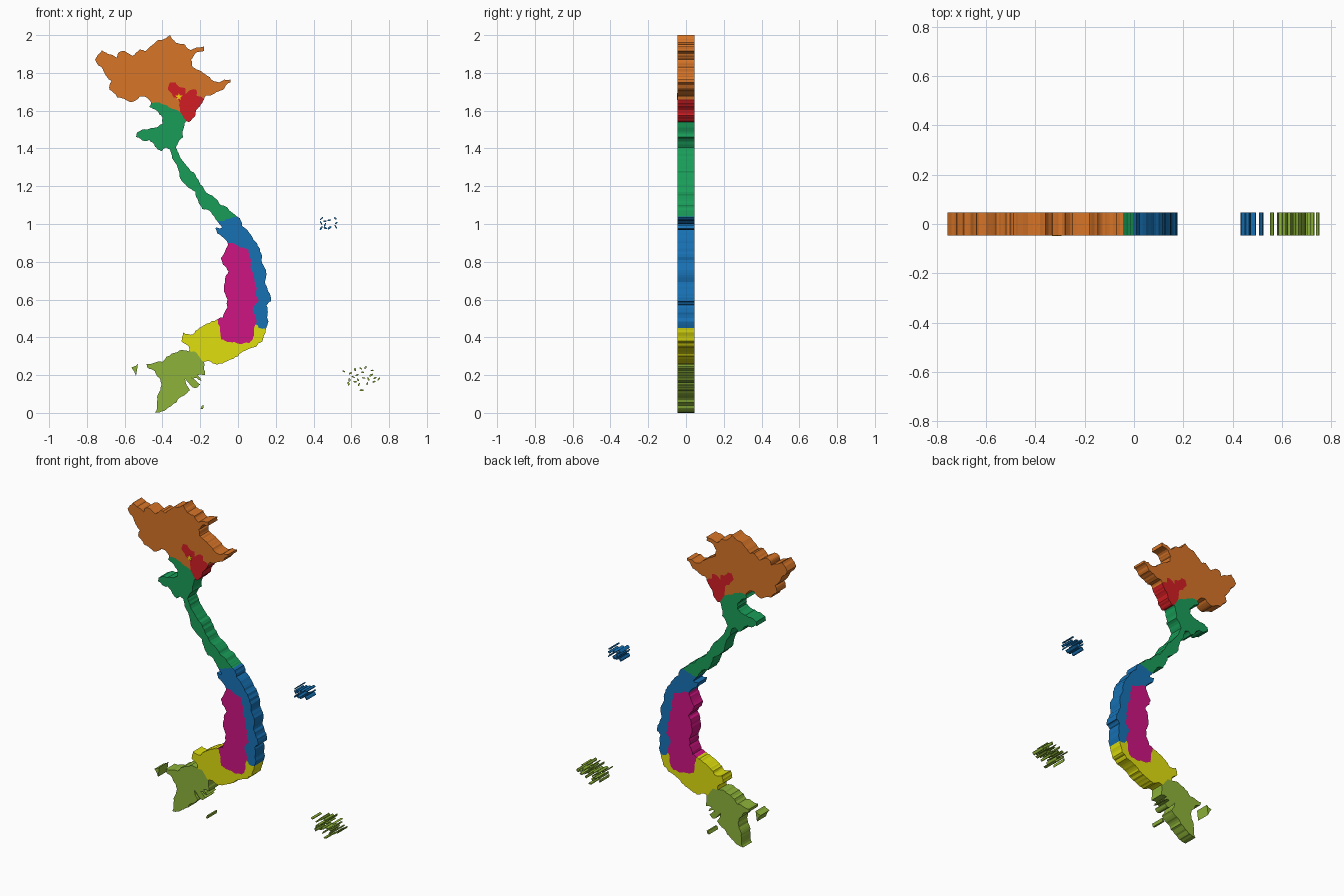
import bpy, bmesh, math, random

if "Cube" in bpy.data.objects:
    bpy.data.objects.remove(bpy.data.objects["Cube"])

random.seed(4)
HALF = 0.046          # half thickness of the map slab
ARCS = {}


def roughen(a, b, level):
    """Midpoint-displace one border segment; returns points after a, up to b."""
    dx, dz = b[0] - a[0], b[1] - a[1]
    if level == 0 or math.hypot(dx, dz) < 1.6:
        return [b]
    k = random.uniform(-0.13, 0.13)
    m = ((a[0] + b[0]) / 2 - dz * k, max(0, (a[1] + b[1]) / 2 + dx * k))
    return roughen(a, m, level - 1) + roughen(m, b, level - 1)


def arc(name, *pts):
    """Store a border line (hundredths of a unit) shared by neighbouring regions."""
    out = [pts[0]]
    for a, b in zip(pts, pts[1:]):
        out += roughen(a, b, 2)
    ARCS[name] = out


def loop(*names):
    """Join border lines into one closed outline; '-' walks a line backwards."""
    out = []
    for n in names:
        out += ARCS[n[1:]][::-1][:-1] if n[0] == '-' else ARCS[n][:-1]
    return out


def material(name, rgb):
    m = bpy.data.materials.new(name)
    m.diffuse_color = [(c / 255) ** 2.2 for c in rgb] + [1]
    m.use_nodes = True
    m.node_tree.nodes["Principled BSDF"].inputs["Base Color"].default_value = m.diffuse_color
    return m


def slab(name, outlines, mat, y0=-HALF, y1=HALF):
    """Extrude closed x-z outlines from y0 to y1 as one object."""
    bm = bmesh.new()
    for pts in outlines:
        f = bm.faces.new([bm.verts.new((x / 100, y0, z / 100)) for x, z in pts])
        ext = bmesh.ops.extrude_face_region(bm, geom=[f], use_keep_orig=True)
        for v in ext['geom']:
            if isinstance(v, bmesh.types.BMVert):
                v.co.y = y1
    bmesh.ops.recalc_face_normals(bm, faces=bm.faces)
    me = bpy.data.meshes.new(name)
    bm.to_mesh(me)
    bm.free()
    me.materials.append(mat)
    ob = bpy.data.objects.new(name, me)
    bpy.context.collection.objects.link(ob)
    return ob


def islet(x, z):
    """Small irregular elongated outline."""
    t = random.uniform(0, math.pi)
    a, b = random.uniform(0.8, 1.2), random.uniform(0.35, 0.6)
    pts = []
    for i in range(8):
        u = i * math.tau / 8
        p, q = a * math.cos(u), b * math.sin(u)
        pts.append((x + p * math.cos(t) - q * math.sin(t),
                    z + p * math.sin(t) + q * math.cos(t)))
    return pts


# Junctions where three regions (or two and the outside) meet
A, B, C, D, E, F = (-18, 166), (-30.5, 159), (-46, 164), (-11, 101.5), (-0.5, 104), (-27.5, 154.5)
G, H, I, J, K, L = (15, 45), (-5.5, 90), (9.5, 47), (-11, 49.5), (-26, 32.5), (-18, 27)

# Outer and shared borders, north to south
arc('north_west', C, (-48.5, 167), (-52, 167.5), (-57, 164.5), (-64, 167), (-68, 171),
    (-67, 175.5), (-69.5, 178), (-71.5, 182), (-75.7, 187), (-72, 192), (-69, 190),
    (-64, 188), (-63, 191), (-60, 191.5), (-56, 189), (-52, 192.5), (-49, 191.5),
    (-45, 195), (-43, 197), (-39, 198), (-36, 200))
arc('north_east', (-36, 200), (-33, 196), (-28, 195), (-25, 192), (-18, 194), (-18, 191.5),
    (-23, 190), (-25, 187), (-24, 183), (-20, 181), (-17, 179), (-13.5, 176), (-10, 175),
    (-4, 176.5), (-4, 175), (-8, 171), (-12.5, 169), (-17, 168), A)
arc('delta_top', A, (-22, 168), (-22, 171), (-25, 171), (-28, 169), (-28, 172), (-31, 172.5),
    (-33, 175), (-36, 175), (-37, 171), (-35, 169), (-34, 167), (-32, 166.5), (-31, 164), B)
arc('north_green', B, (-35, 161), (-38, 163), (-41.5, 164.5), C)
arc('delta_green', B, (-29, 156.5), F)
arc('delta_coast', F, (-26, 154), (-22.5, 157.5), (-21.5, 161), (-19, 164), A)
arc('green_west', C, (-47, 162), (-43, 160), (-40, 156.5), (-40, 153), (-44, 151), (-48, 150),
    (-53.5, 148.5), (-54, 146), (-50, 144), (-47, 144.5), (-44, 141), (-40.5, 138.5),
    (-38, 140.5), (-36, 139.5), (-35, 135), (-31, 127), (-26, 119), (-22.5, 117),
    (-21, 112), (-19, 108), (-15, 107), (-12.5, 104), D)
arc('green_blue', D, (-8, 101.5), (-4, 103), E)
arc('green_coast', E, (-3, 106), (-9, 110), (-12.5, 114), (-18, 118.5), (-20, 121),
    (-22.5, 126), (-27, 130.5), (-31, 136), (-33, 140.5), (-29, 146), (-29, 150), F)
arc('blue_coast', E, (1, 103), (2, 99), (7, 94), (10, 90), (12.5, 84), (13.5, 78), (15, 73),
    (14.5, 68), (17, 63), (17.6, 59), (15, 57), (15.5, 52), G)
arc('blue_west', D, (-8.5, 98), (-12, 98), (-11, 95), (-6, 91), H)
arc('blue_magenta', H, (-1, 89), (1.5, 87.5), (5.5, 86.5), (6.5, 82), (6.5, 77), (8.5, 73),
    (10, 66), (9.5, 62), (11, 59.5), (8, 56), (9.5, 50), I)
arc('blue_yellow', I, (11, 45), (13, 44.5), G)
arc('magenta_yellow', I, (8.5, 43), (8, 40), (6, 37), (1, 36.5), (-4.5, 37.5), (-9, 39),
    (-9.5, 43), (-10.5, 47), J)
arc('magenta_west', J, (-8, 50.5), (-5.5, 56), (-5.5, 60), (-7.5, 65), (-7, 70.5), (-5, 75),
    (-8, 78.5), (-9, 82), (-6.5, 86.5), H)
arc('yellow_west', J, (-14, 48.5), (-17, 47), (-20.5, 45), (-24, 41.5), (-29, 42.5),
    (-30, 38), (-26, 35), K)
arc('yellow_lime', K, (-23, 32.5), (-20, 29), L)
arc('yellow_coast', L, (-15.5, 27.5), (-11, 25.5), (-5.5, 27.5), (0, 30), (4, 33), (9.5, 35),
    (13, 38), (14.5, 42.5), G)
arc('lime_coast', K, (-31, 33), (-35, 31.5), (-40, 27), (-48.5, 26), (-48, 24), (-44, 22),
    (-41.5, 18.5), (-40.5, 15), (-42.5, 9.5), (-43, 5), (-44, 0), (-39, 1), (-35, 4),
    (-31, 8), (-27, 10.5), (-25.5, 12), (-28, 18), (-22.5, 13), (-20, 15), (-25.5, 18.5),
    (-19, 17), (-21.5, 20), (-17.5, 20), (-18, 24), L)

blue = material('blue', (29, 112, 178))
lime = material('lime', (140, 178, 60))

# Mainland regions
slab('northern_highlands', [loop('north_west', 'north_east', 'delta_top', 'north_green')],
     material('orange', (214, 116, 44)))
slab('river_delta', [loop('delta_coast', 'delta_top', 'delta_green')],
     material('red', (208, 35, 40)))
slab('north_central_coast', [loop('north_green', 'green_west', 'green_blue', 'green_coast',
     '-delta_green')], material('green', (31, 156, 89)))
slab('south_central_coast', [loop('green_blue', 'blue_coast', '-blue_yellow',
     '-blue_magenta', '-blue_west')], blue)
slab('central_highlands', [loop('blue_magenta', 'magenta_yellow', 'magenta_west')],
     material('magenta', (206, 27, 128)))
slab('southeast', [loop('blue_yellow', '-yellow_coast', '-yellow_lime', '-yellow_west',
     '-magenta_yellow')], material('yellow', (222, 222, 22)))
slab('southern_delta', [loop('yellow_lime', '-lime_coast')], lime)

# Near-shore islands
slab('west_island', [[(-56.5, 24), (-54, 25), (-53, 26), (-53.5, 22.5), (-54, 19.5), (-55, 22)]], lime)
slab('south_island', [[(-19.8, 2), (-19, 4), (-18, 4), (-18.6, 2)]], lime)

# Offshore island groups
slab('north_archipelago', [islet(x, z) for x, z in (
    (44.3, 103), (46, 101.5), (44, 100.5), (51.5, 103), (48.3, 102), (52, 100.5),
    (44, 97.8), (46, 99.5), (48.5, 98), (51.8, 98.5), (46.3, 97.8))], blue)
slab('south_archipelago', [islet(x, z) for x, z in (
    (56, 22), (59.5, 21), (59, 17.5), (61, 19), (63, 20), (62, 23), (67.5, 24), (66, 21.5),
    (71, 22.5), (70.5, 20), (66.5, 18.5), (74.6, 18), (72, 16.5), (64, 15), (65.5, 12),
    (68.5, 15.5), (58.5, 15.5), (62, 16.5), (69, 18), (63.5, 17.5), (65, 23.5), (72.5, 18.5))], lime)

# Star marking the capital, just proud of the front
star = [((2.0 if i % 2 == 0 else 0.8) * math.sin(i * math.pi / 5) - 31.3,
         (2.0 if i % 2 == 0 else 0.8) * math.cos(i * math.pi / 5) + 167.3) for i in range(10)]
slab('capital_star', [star], material('gold', (250, 215, 20)), -HALF - 0.002, -HALF + 0.01)
